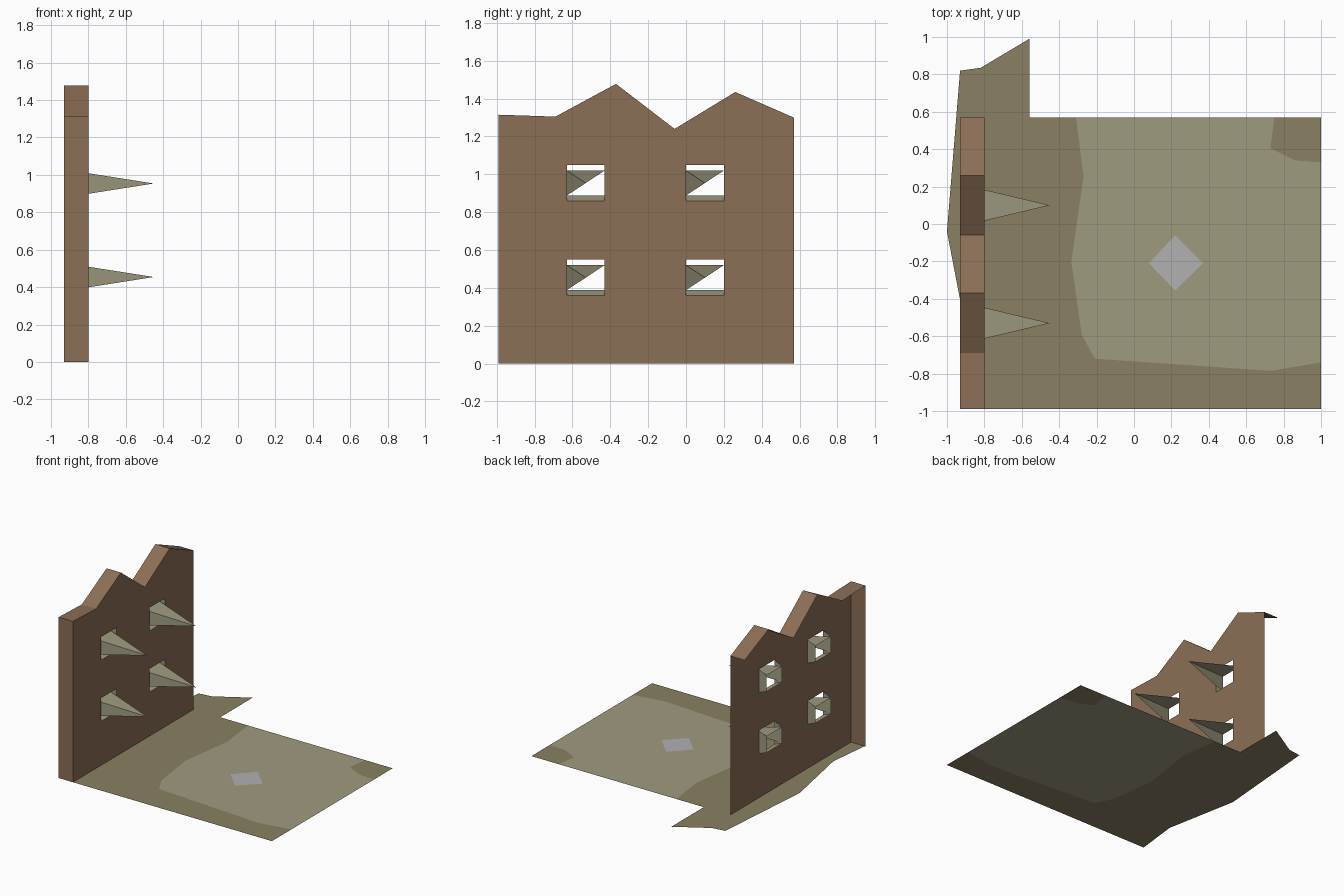
import bpy, bmesh
from mathutils import Vector

if "Cube" in bpy.data.objects:
    bpy.data.objects.remove(bpy.data.objects["Cube"])


def material(name, rgb):
    m = bpy.data.materials.new(name)
    m.diffuse_color = (*rgb, 1)
    m.use_nodes = True
    m.node_tree.nodes["Principled BSDF"].inputs["Base Color"].default_value = m.diffuse_color
    return m


BRICK = material("brick", (0.26, 0.157, 0.092))
DIRT = material("dirt", (0.254, 0.216, 0.122))
SAND = material("sand", (0.347, 0.328, 0.216))
GREY = material("grey", (0.44, 0.44, 0.45))


def add_object(name, bm, mat):
    me = bpy.data.meshes.new(name)
    bm.to_mesh(me)
    bm.free()
    me.materials.append(mat)
    ob = bpy.data.objects.new(name, me)
    bpy.context.collection.objects.link(ob)
    return ob


def add_face(bm, points, facing):
    f = bm.faces.new([bm.verts.new(p) for p in points])
    f.normal_update()
    if f.normal.dot(Vector(facing)) < 0:
        f.normal_flip()


def flat(name, outlines, z, mat):
    bm = bmesh.new()
    for o in outlines:
        add_face(bm, [(x, y, z) for x, y in o], (0, 0, 1))
    add_object(name, bm, mat)


# Ground: sand patch with a dirt border sharing its ragged edge
edge = [(-.31, .57), (-.27, .25), (-.335, -.2), (-.28, -.59),
        (-.21, -.72), (.73, -.785), (1, -.74)]
corner = [(1, .33), (.86, .34), (.73, .405), (.75, .57)]
border = edge + [(1, -.99), (-.925, -.99), (-.885, -.64), (-1, -.04),
                 (-.93, .82), (-.82, .835), (-.56, .99), (-.56, .57)]
flat("sand_patch", [edge + corner], 0, SAND)
flat("dirt_ground", [border, corner + [(1, .57)]], 0, DIRT)
flat("floor_tile", [[(.22, -.06), (.37, -.21), (.22, -.355), (.08, -.21)]],
     0.003, GREY)

# Wall: open-backed shell with front sheet, jagged top and one end
FRONT, BACK, RING = -.80, -.93, -.87
top = [(-.99, 1.315), (-.69, 1.305), (-.37, 1.478),
       (-.06, 1.24), (.26, 1.435), (.57, 1.30)]
windows = [(y, z) for y in (-.63, 0) for z in (.36, .86)]
W, H = .20, .19

bm = bmesh.new()
loops = [[(-.99, 0)] + top + [(.57, 0)]]
loops += [[(y, z), (y + W, z), (y + W, z + H), (y, z + H)] for y, z in windows]
edges = []
for loop in loops:
    vs = [bm.verts.new((FRONT, y, z)) for y, z in loop]
    edges += [bm.edges.new((vs[i - 1], vs[i])) for i in range(len(vs))]
bmesh.ops.triangle_fill(bm, edges=edges, use_beauty=True, normal=(1, 0, 0))
for f in bm.faces:
    f.normal_update()
    if f.normal.x < 0:
        f.normal_flip()
bmesh.ops.dissolve_limit(bm, angle_limit=0.01, verts=bm.verts[:], edges=bm.edges[:])
for (y0, z0), (y1, z1) in zip(top, top[1:]):
    add_face(bm, [(FRONT, y0, z0), (FRONT, y1, z1), (BACK, y1, z1), (BACK, y0, z0)],
             (0, 0, 1))
add_face(bm, [(FRONT, -.99, 0), (BACK, -.99, 0), (BACK, -.99, 1.315),
              (FRONT, -.99, 1.315)], (0, -1, 0))
add_object("wall", bm, BRICK)

# Window linings, and spikes with only an upper and a side face
lining, spikes = bmesh.new(), bmesh.new()
for y, z in windows:
    lo, hi = z + .028, z + .16
    add_face(lining, [(FRONT, y, z), (FRONT, y + W, z), (RING, y + W, lo),
                      (RING, y, lo)], (0, 0, 1))
    for side, n in ((y, 1), (y + W, -1)):
        add_face(lining, [(FRONT, side, z), (FRONT, side, z + H), (RING, side, hi),
                          (RING, side, lo)], (0, n, 0))
    tip = (-.45, y + W / 2, (lo + hi) / 2)
    add_face(spikes, [(RING, y, hi), (RING, y + W, hi), tip], (0, 0, 1))
    add_face(spikes, [(RING, y, lo), (RING, y, hi), tip], (0, -1, 0))
add_object("window_linings", lining, SAND)
add_object("spikes", spikes, SAND)
